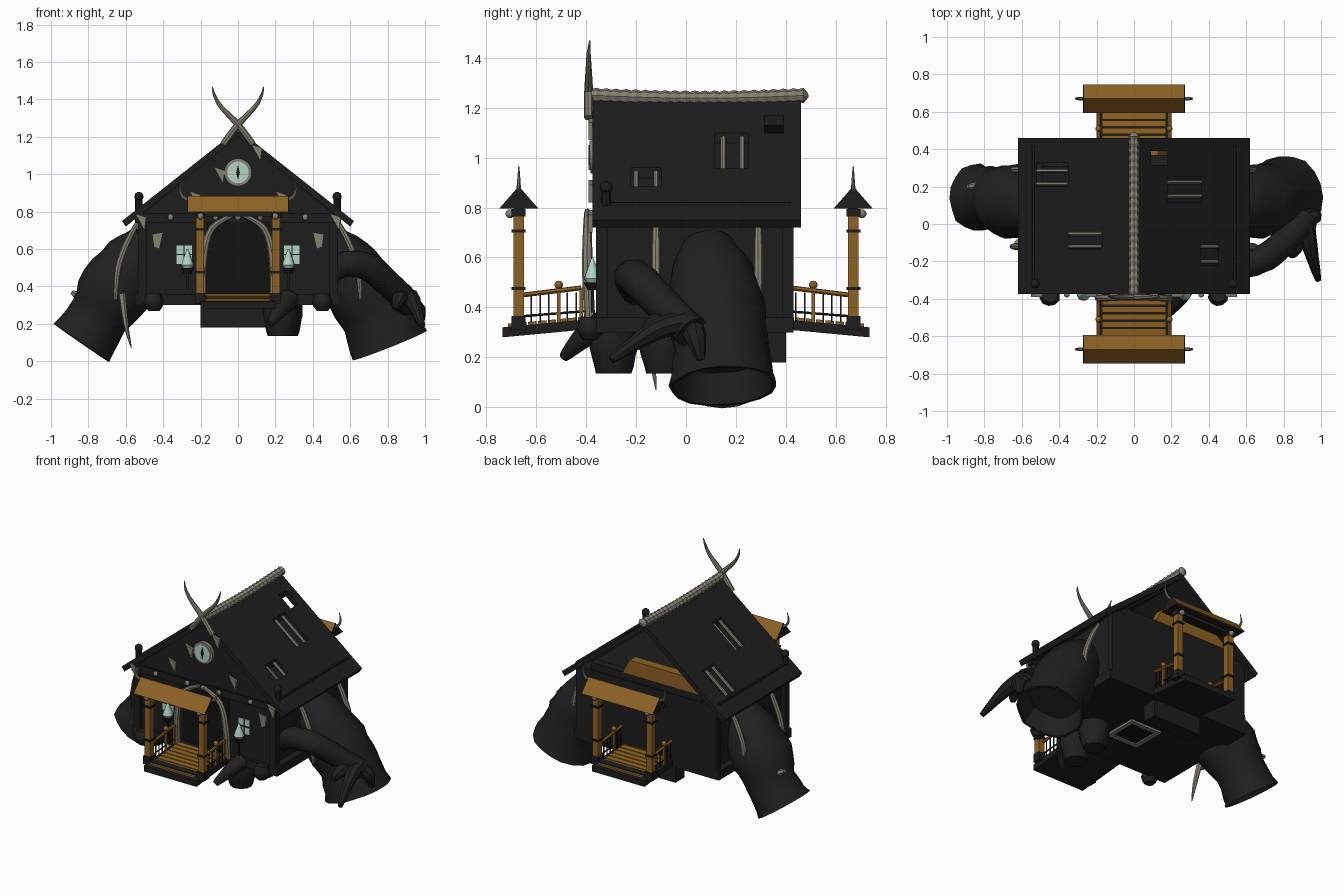
import bpy, bmesh, math, random
from mathutils import Vector as V, Matrix

if "Cube" in bpy.data.objects:
    bpy.data.objects.remove(bpy.data.objects["Cube"])

random.seed(4)


def mat(name, c):
    m = bpy.data.materials.new(name)
    m.diffuse_color = (*c, 1)
    m.use_nodes = True
    m.node_tree.nodes["Principled BSDF"].inputs["Base Color"].default_value = m.diffuse_color
    return m


BLACK = mat("charred_wood", (0.0125, 0.0125, 0.0125))
FLESH = mat("dark_hide", (0.0145, 0.0145, 0.0145))
GOLD = mat("ochre_wood", (0.265, 0.122, 0.017))
BONE = mat("old_bone", (0.235, 0.215, 0.165))
MINT = mat("pale_mint", (0.44, 0.66, 0.55))
INK = mat("black_void", (0.006, 0.006, 0.006))


def finish(name, bm, m, smooth=False):
    bmesh.ops.recalc_face_normals(bm, faces=bm.faces[:])
    me = bpy.data.meshes.new(name)
    bm.to_mesh(me)
    bm.free()
    me.materials.append(m)
    o = bpy.data.objects.new(name, me)
    bpy.context.collection.objects.link(o)
    if smooth:
        bpy.ops.object.select_all(action='DESELECT')
        o.select_set(True)
        bpy.context.view_layer.objects.active = o
        bpy.ops.object.shade_smooth_by_angle(angle=math.radians(40))
    return o


def boxes(name, m, lst):
    """Axis-aligned boxes given as x0,x1,y0,y1,z0,z1."""
    bm = bmesh.new()
    for a, b, c, d, e, f in lst:
        M = Matrix.Translation(((a + b) / 2, (c + d) / 2, (e + f) / 2)) @ Matrix.Diagonal((abs(b - a), abs(d - c), abs(f - e), 1))
        bmesh.ops.create_cube(bm, size=1, matrix=M)
    return finish(name, bm, m)


def prism(name, m, prof, axis, a, b):
    """Extrude a profile along x (profile y,z) or y (profile x,z)."""
    bm = bmesh.new()
    put = (lambda p, t: (t, p[0], p[1])) if axis == 'x' else (lambda p, t: (p[0], t, p[1]))
    r0 = [bm.verts.new(put(p, a)) for p in prof]
    r1 = [bm.verts.new(put(p, b)) for p in prof]
    bm.faces.new(r0)
    bm.faces.new(r1[::-1])
    n = len(prof)
    for i in range(n):
        bm.faces.new((r0[i], r0[(i + 1) % n], r1[(i + 1) % n], r1[i]))
    return finish(name, bm, m)


def tube(name, m, pts, rad, sides=8, sub=4, jit=0, hollow=False, smooth=True):
    """Tapered tube through points, smoothed by a Catmull-Rom curve."""
    P = [V(p) for p in pts]
    path = []
    for i in range(len(P) - 1):
        p0, p1, p2, p3 = P[max(i - 1, 0)], P[i], P[i + 1], P[min(i + 2, len(P) - 1)]
        for k in range(sub):
            t = k / sub
            path.append((0.5 * (2 * p1 + (p2 - p0) * t + (2 * p0 - 5 * p1 + 4 * p2 - p3) * t * t
                                + (3 * p1 - p0 - 3 * p2 + p3) * t ** 3), rad[i] * (1 - t) + rad[i + 1] * t))
    path.append((P[-1], rad[-1]))
    bm = bmesh.new()
    rings, nrm, old = [], None, None
    for i, (c, r) in enumerate(path):
        t = (path[min(i + 1, len(path) - 1)][0] - path[max(i - 1, 0)][0]).normalized()
        nrm = t.orthogonal().normalized() if nrm is None else old.rotation_difference(t) @ nrm
        old, bi = t, t.cross(nrm)
        rings.append([bm.verts.new(c + (nrm * math.cos(a) + bi * math.sin(a)) * r * (1 + random.uniform(-jit, jit)))
                      for a in (2 * math.pi * k / sides for k in range(sides))])
    for r0, r1 in zip(rings, rings[1:]):
        for k in range(sides):
            bm.faces.new((r0[k], r0[(k + 1) % sides], r1[(k + 1) % sides], r1[k]))
    bm.faces.new(rings[0][::-1])
    cap = bm.faces.new(rings[-1])
    if hollow:
        bmesh.ops.recalc_face_normals(bm, faces=bm.faces[:])
        bmesh.ops.inset_region(bm, faces=[cap], thickness=0.015)
        bmesh.ops.inset_region(bm, faces=[cap], thickness=0.04, depth=-0.12)
    return finish(name, bm, m, smooth)


def ball(name, m, c, r, s=(1, 1, 1)):
    bm = bmesh.new()
    bmesh.ops.create_uvsphere(bm, u_segments=10, v_segments=7, radius=r,
                              matrix=Matrix.Translation(c) @ Matrix.Diagonal((*s, 1)))
    return finish(name, bm, m, True)


# house body, base slab, corner posts and trim
boxes("house_walls", BLACK, [(-.5, .5, -.34, .43, .33, .8)])
boxes("base_slab", BLACK, [(-.55, .55, -.36, .43, .3, .36), (-.2, .17, .3, .4, .18, .31)])
boxes("wall_posts", BLACK, [(s * .49, s * .535, y, y + .045, .34, .79) for s in (-1, 1) for y in (-.36, .385)])
boxes("front_beam", BLACK, [(-.55, .55, -.37, -.33, .74, .79)])
boxes("doorway", INK, [(-.17, .17, -.348, -.33, .36, .76)])
boxes("belly_frame", BONE, [(-.12, .12, y, y + .03, .285, .3) for y in (-.12, .09)]
      + [(x, x + .03, -.09, .09, .285, .3) for x in (-.12, .09)])
boxes("belly_hatch", INK, [(-.09, .09, -.09, .09, .294, .301)])

# roof with broken holes, dark lining, front gable, open attic at the back
roof = prism("main_roof", BLACK, [(-.62, .75), (0, 1.24), (.62, .75), (.6, .72), (0, 1.2), (-.6, .72)], 'y', -.375, .46)
holes = [(-.52, -.35, .2, .325), (-.35, -.17, -.135, -.04), (.18, .36, .115, .25), (.355, .45, -.22, -.1), (.09, .18, .315, .39)]
cut = boxes("roof_hole_cutter", INK, [(*h, .81, 1.4) for h in holes])
cut.hide_render = True
cut.hide_viewport = True
md = roof.modifiers.new("holes", 'BOOLEAN')
md.operation, md.object, md.solver = 'DIFFERENCE', cut, 'EXACT'
prism("roof_lining", BLACK, [(-.52, .787), (0, 1.203), (.52, .787), (.505, .78), (0, 1.185), (-.505, .78)], 'y', -.335, .31)
prism("front_gable", BLACK, [(-.55, .755), (0, 1.205), (.55, .755)], 'y', -.36, -.335)
boxes("back_gable_base", BLACK, [(-.42, .42, .37, .425, .79, .85)])
prism("attic_board", GOLD, [(-.41, .848), (.18, .848), (.13, .945), (-.29, .945)], 'y', .366, .428)
for x0, x1, y in [(-.52, -.35, .215), (-.52, -.35, .285), (-.35, -.17, -.12), (-.44, -.17, -.052),
                  (.18, .36, .15), (.18, .36, .225), (.355, .45, -.2), (.355, .45, -.12)]:
    z = lambda x: 1.222 - abs(x) * .79
    tube("roof_rib", BONE, [(x0, y, z(x0)), (x1, y, z(x1))], [.011, .011], 6, 1)
n = 44
tube("ridge_spine", BONE, [(0, -.38 + .87 * i / n, 1.25 - .012 * math.sin(math.pi * i / n)) for i in range(n + 1)],
     [.031 if i % 2 else .025 for i in range(n)] + [.008], 8, 1, smooth=False)

# eye in the gable
for nm, m, r, y in (("eye_ring", BONE, .074, -.382), ("eye_iris", MINT, .058, -.387)):
    tube(nm, m, [(0, -.35, 1.01), (0, y, 1.01)], [r, r], 20, 1)
prism("eye_pupil", INK, [(0, .97), (.01, 1.01), (0, 1.05), (-.01, 1.01)], 'y', -.391, -.38)

# bone teeth along the gable and beam
for x, zz in [(.1, 1.16), (-.1, 1.04), (.23, .91), (-.23, .91), (.52, .79), (-.52, .79)]:
    prism("gable_tooth", BONE, [(x - .03, zz), (x + .03, zz - .02), (x + .02, zz - .09)], 'y', -.39, -.375)
for x in (-.36, -.12, 0, .12, .36):
    ball("beam_skull", BONE, (x, -.38, .77), .016, (1, .8, 1.1))

# everything mirrored left and right
for s in (-1, 1):
    tube("crossed_horn", BONE, [(-s * .08, -.39, 1.16), (0, -.39, 1.265), (s * .09, -.39, 1.36), (s * .125, -.39, 1.42),
                                (s * .138, -.385, 1.47)], [.018, .018, .012, .008, .002])
    tube("door_tusk", BONE, [(s * .19, -.385, .34), (s * .185, -.395, .55), (s * .14, -.395, .71), (s * .02, -.395, .785)],
         [.022, .022, .018, .012])
    boxes("front_window", MINT, [(s * .247, s * .33, -.345, -.33, .52, .62)])
    boxes("window_bars", BLACK, [(s * .285, s * .292, -.35, -.33, .52, .62), (s * .247, s * .33, -.35, -.33, .567, .574)])
    prism("wall_shield", BONE, [(s * .4, .69), (s * .46, .68), (s * .45, .61), (s * .42, .6)], 'y', -.35, -.335)
    tube("lantern_flame", MINT, [(s * .27, -.375, z) for z in (.495, .515, .54, .6)], [.022, .034, .026, .003], 10, 1)
    tube("lantern_bowl", BLACK, [(s * .27, -.375, .47), (s * .27, -.375, .5)], [.02, .036], 10, 1)
    boxes("lantern_bracket", BLACK, [(s * .262, s * .278, -.38, -.33, .47, .48), (s * .265, s * .275, -.38, -.37, .38, .48)])
    boxes("eave_bar", BLACK, [(s * .525, s * .545, -.3, .42, .8, .82)])
    tube("eave_post", BLACK, [(s * .53, -.32, .76), (s * .53, -.32, .87)], [.02, .02], 8, 1)
    ball("eave_skull", BLACK, (s * .53, -.32, .88), .026)
    # bone ribs down the side walls
    for y in (-.12, .29):
        tube("side_rib", BONE, [(s * .53, y, .75), (s * .59, y, .64), (s * .64, y, .5), (s * .655, y, .33)],
             [.012, .018, .018, .01])
    # large hollow limb, slimmer on the left
    end, rr = ((.81, .15, .085), .215) if s > 0 else ((.84, .14, .1), .18)
    tube("great_limb", FLESH, [(s * .47, .08, .65), (s * .55, .1, .54), (s * .66, .12, .385), (s * .745, .14, .24),
                               (s * end[0], end[1], end[2])], [.1, .165, .2, .19 * rr / .215, rr], 18, 3, .035, True)
    if s < 0:
        tube("limb_spur", BONE, [(s * .82, .2, .33), (s * .89, .2, .37)], [.035, .012], 6, 1)
    tube("corner_foot", FLESH, [(s * .45, -.38, .36), (s * .45, -.385, .31), (s * .45, -.385, .27)], [.04, .055, .03], 10, 3, .04)

# feet, right-hand arm with claws, and the front toe
for x, y in ((.23, -.29), (.25, -.09)):
    tube("under_foot", FLESH, [(x, y, .36), (x, y, .25), (x, y, .135)], [.09, .1, .07], 10, 3, .04)
tube("bent_arm", FLESH, [(.47, -.2, .46), (.58, -.22, .52), (.7, -.18, .5), (.82, -.08, .4), (.92, .02, .3)],
     [.06, .07, .075, .07, .07], 12, 4, .04)
for a in [((.92, 0, .34), (.94, -.12, .31), (.985, -.3, .19)), ((.92, .03, .3), (.965, .04, .27), (.975, .06, .19)),
          ((.88, -.03, .34), (.86, -.13, .33), (.84, -.17, .28))]:
    tube("arm_claw", FLESH, a, [.05, .042, .016], 8, 3)
tube("front_toe", FLESH, [(.27, -.33, .33), (.23, -.41, .28), (.17, -.49, .2)], [.06, .045, .02], 10, 4, .03)
tube("left_fang", BONE, [(-.62, -.1, .36), (-.6, -.13, .2), (-.57, -.12, .07)], [.02, .014, .002], 6)

# porches at front and back
for f in (-1, 1):
    Y = lambda lst: [(f * y, z) for y, z in lst]
    prism("porch_deck", BLACK, Y([(.735, .28), (.735, .32), (.36, .355), (.36, .315)]), 'x', -.2, .2)
    boxes("porch_sill", BLACK, [(-.23, .23, f * .64, f * .7, .31, .34)])
    for i in range(8):
        y = .40 + i * .04
        z = .357 - (y - .36) * .093
        prism("deck_plank", GOLD, Y([(y, z - .005), (y, z + .01), (y + .033, z + .007), (y + .033, z - .008)]), 'x', -.17, .17)
    # dark porch gable ends enclose the coloured roof boards
    for s in (-1, 1):
        prism("porch_gable", BLACK, Y([(.747, .797), (.593, .797), (.67, .886)]), 'x', s * .268, s * .273)
    prism("porch_soffit", BLACK, Y([(.74, .797), (.6, .797), (.67, .86)]), 'x', -.268, .268)
    for k in (-1, 1):
        prism("porch_roof", GOLD, Y([(.67 + k * .077, .798), (.67, .885), (.67, .873), (.67 + k * .067, .798)]), 'x', -.268, .268)
    boxes("porch_lintel", BLACK, [(-.23, .23, f * .65, f * .69, .775, .8)])
    for s in (-1, 1):
        boxes("porch_post", GOLD, [(s * .183, s * .225, f * .65, f * .692, .35, .78)])
        boxes("post_bands", BLACK, [(s * .177, s * .231, f * .643, f * .699, z, z + h)
                                    for z, h in ((.335, .03), (.47, .012), (.7, .012), (.765, .03))])
        ball("post_skull", BONE, (s * .2, f * .705, .775), .018)
        tube("porch_horn", BONE, [(s * .26, f * .67, .86), (s * .295, f * .67, .88), (s * .31, f * .67, .92),
                                  (s * .3, f * .67, .965)], [.009, .009, .006, .002], 6)
        tube("hand_rail", GOLD, [(s * .19, f * .65, .45), (s * .19, f * .42, .478)], [.01, .01], 6, 1)
        tube("lower_rail", BLACK, [(s * .19, f * .65, .365), (s * .19, f * .4, .385)], [.005, .005], 6, 1)
        boxes("balusters", BLACK, [(s * .187, s * .193, f * y - .003, f * y + .003, .34, .46)
                                   for y in (.44, .475, .55, .585, .62)])
        boxes("newel_post", GOLD, [(s * .183, s * .197, f * y - .007, f * y + .007, .34, .48) for y in (.51, .42)])
        ball("newel_knob", GOLD, (s * .19, f * .51, .49), .017)
